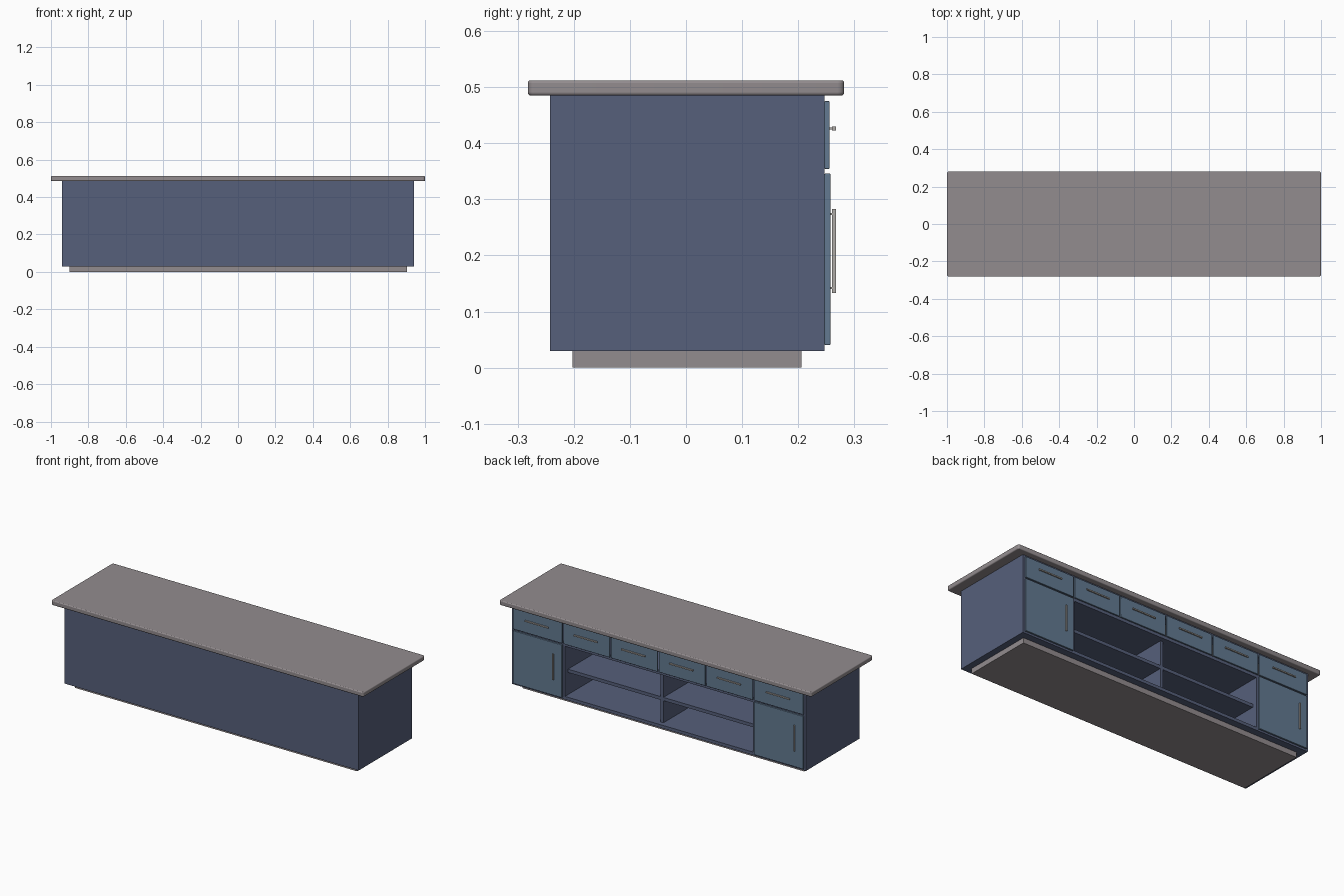
import bpy, bmesh

if "Cube" in bpy.data.objects:
    bpy.data.objects.remove(bpy.data.objects["Cube"])


def material(name, rgb):
    m = bpy.data.materials.new(name)
    m.diffuse_color = (*rgb, 1)
    m.use_nodes = True
    m.node_tree.nodes["Principled BSDF"].inputs["Base Color"].default_value = m.diffuse_color
    return m


NAVY = material("navy_paint", (0.093, 0.115, 0.197))
BLUE = material("blue_paint", (0.125, 0.195, 0.285))
STONE = material("warm_grey", (0.290, 0.262, 0.272))
METAL = material("handle_grey", (0.42, 0.40, 0.38))


def box(name, x, y, z, mat, bevel=0.0, corner=0.0):
    """Box from (min, max) ranges; corner rounds upright edges, bevel the rest."""
    bm = bmesh.new()
    bmesh.ops.create_cube(bm, size=1)
    for v in bm.verts:
        v.co = [r[0] + (c + 0.5) * (r[1] - r[0]) for r, c in zip((x, y, z), v.co)]
    if corner:
        upright = [e for e in bm.edges if abs(e.verts[0].co.z - e.verts[1].co.z) > 1e-4]
        bmesh.ops.bevel(bm, geom=upright, offset=corner, segments=5,
                        profile=0.5, affect='EDGES')
    mesh = bpy.data.meshes.new(name)
    bm.to_mesh(mesh)
    bm.free()
    ob = bpy.data.objects.new(name, mesh)
    bpy.context.collection.objects.link(ob)
    mesh.materials.append(mat)
    if bevel:
        b = ob.modifiers.new("bevel", 'BEVEL')
        b.width, b.segments = bevel, 3
        b.limit_method, b.angle_limit = 'ANGLE', 0.8
        bpy.context.view_layer.objects.active = ob
        ob.select_set(True)
        bpy.ops.object.shade_smooth_by_angle(angle=0.6)
        ob.select_set(False)
    return ob


W, Y0, Y1 = 0.942, -0.242, 0.247      # carcass half width and depth
Z0, Z1 = 0.030, 0.485                 # carcass height
T = 0.018                             # board thickness
INSET = 0.219                         # front of shelves and centre divider

# Countertop and plinth
box("countertop", (-1, 1), (-0.282, 0.282), (Z1, 0.512), STONE, 0.005, 0.012)
box("plinth", (-0.902, 0.904), (-0.202, 0.206), (0, Z0), STONE)

# Carcass boards
box("back_panel", (-W, W), (Y0, Y0 + T), (Z0, Z1), NAVY)
box("bottom_panel", (-W + T, W - T), (Y0 + T, Y1), (Z0, Z0 + T), NAVY)
box("drawer_rail", (-W + T, W - T), (Y0 + T, Y1), (0.338, 0.356), NAVY)
box("top_rail", (-W + T, W - T), (Y1 - 0.06, Y1), (Z1 - T, Z1), NAVY)
for s, side in ((-1, "left"), (1, "right")):
    box(f"{side}_side_panel", sorted((s * W, s * (W - T))), (Y0 + T, Y1), (Z0, Z1), NAVY)
    box(f"{side}_divider", sorted((s * 0.602, s * 0.620)), (Y0 + T, Y1),
        (Z0 + T, 0.338), NAVY)
    box(f"{side}_shelf", sorted((s * 0.009, s * 0.602)), (Y0 + T, INSET),
        (0.176, 0.195), NAVY)
box("centre_divider", (-0.009, 0.009), (Y0 + T, INSET), (Z0 + T, 0.338), NAVY)


def handle(name, x, y, z, upright):
    """Slim bar with two posts; y is the face it stands on."""
    h, r = 0.075, 0.0035
    dx, dz = (r, h) if upright else (h, r)
    box(name + "_bar", (x - dx, x + dx), (0.260, 0.267), (z - dz, z + dz), METAL)
    for i, o in enumerate((-0.066, 0.066)):
        px, pz = (x, z + o) if upright else (x + o, z)
        box(f"{name}_post_{i}", (px - 0.002, px + 0.002), (y - 0.001, 0.261),
            (pz - 0.002, pz + 0.002), METAL)


# Drawer row: three fronts mirrored to each side
for s, side in ((-1, "left"), (1, "right")):
    for i, (a, b) in enumerate(((0.004, 0.303), (0.310, 0.607), (0.615, 0.930))):
        name = f"{side}_drawer_{i}"
        box(name, sorted((s * a, s * b)), (Y1, 0.256), (0.354, 0.475), BLUE, 0.002)
        handle(name + "_handle", s * (a + b) / 2, 0.256, 0.426, False)

    # Doors, both with the handle on the same side
    box(f"{side}_door", sorted((s * 0.615, s * 0.930)), (Y1, 0.2575), (0.040, 0.346),
        BLUE, 0.002)
    handle(f"{side}_door_handle", s * 0.7725 - 0.105, 0.2575, 0.208, True)
